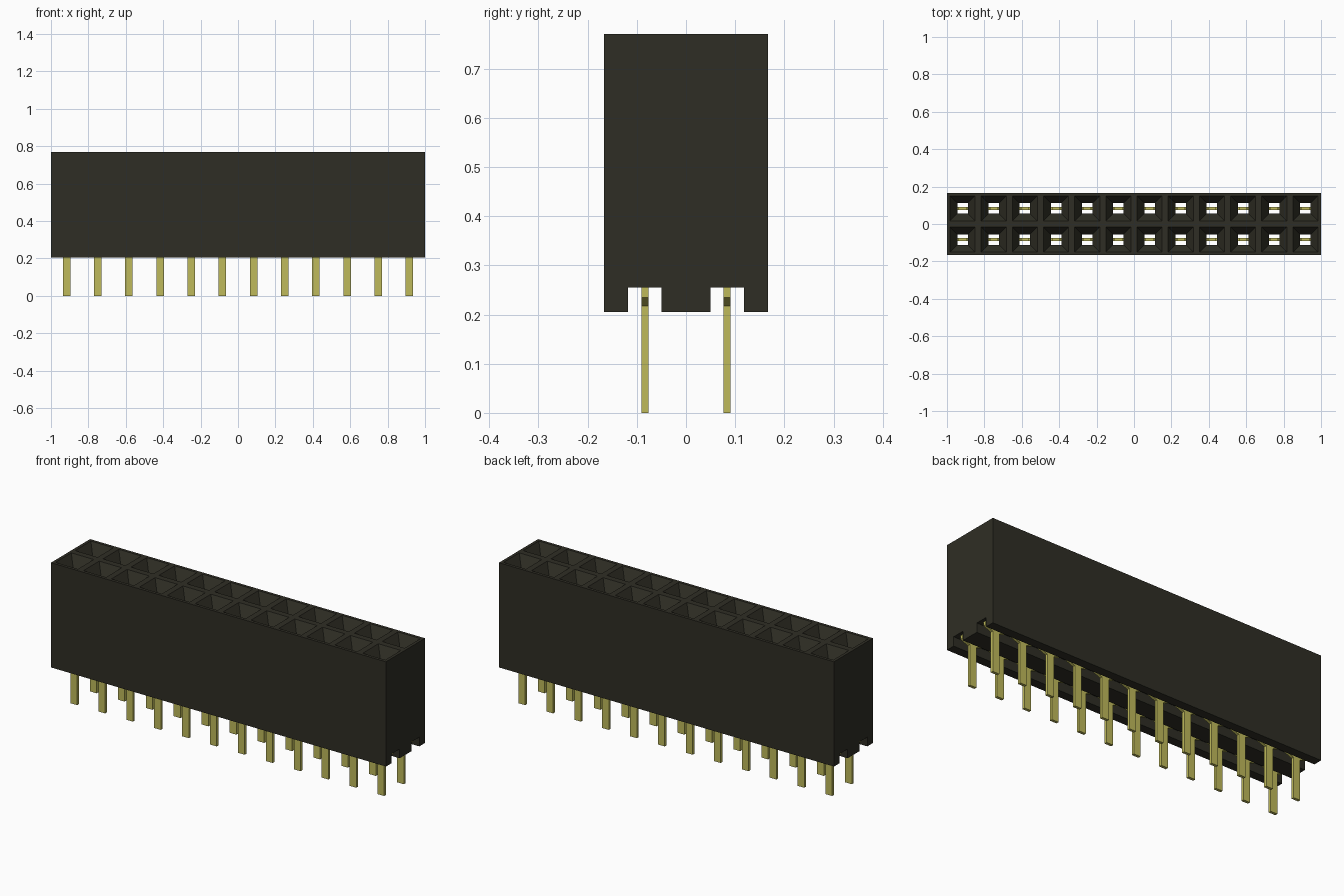
import bpy, bmesh

if "Cube" in bpy.data.objects:
    bpy.data.objects.remove(bpy.data.objects["Cube"])

COLS = 12
PITCH = 2 / COLS
BOTTOM, ROOF, TOP = 0.205, 0.255, 0.77
HALF_DEPTH = PITCH
CENTRES = [((i - (COLS - 1) / 2) * PITCH, side * PITCH / 2)
           for side in (-1, 1) for i in range(COLS)]


def material(name, rgb):
    m = bpy.data.materials.new(name)
    m.use_nodes = True
    m.diffuse_color = (*rgb, 1)
    m.node_tree.nodes["Principled BSDF"].inputs["Base Color"].default_value = (*rgb, 1)
    return m


def make_object(name, bm, mat):
    bmesh.ops.recalc_face_normals(bm, faces=bm.faces)
    mesh = bpy.data.meshes.new(name)
    bm.to_mesh(mesh)
    bm.free()
    mesh.materials.append(mat)
    obj = bpy.data.objects.new(name, mesh)
    bpy.context.collection.objects.link(obj)
    return obj


def extrude_outline(bm, points, direction):
    face = bm.faces.new([bm.verts.new(p) for p in points])
    new = bmesh.ops.extrude_face_region(bm, geom=[face])["geom"]
    bmesh.ops.translate(bm, vec=direction,
                        verts=[v for v in new if isinstance(v, bmesh.types.BMVert)])


def loft_squares(bm, x, y, levels):
    rings = [[bm.verts.new((x + sx * h, y + sy * h, z))
              for sx, sy in ((-1, -1), (1, -1), (1, 1), (-1, 1))] for h, z in levels]
    for a, b in zip(rings, rings[1:]):
        for k in range(4):
            n = (k + 1) % 4
            bm.faces.new((a[k], a[n], b[n], b[k]))
    bm.faces.new(rings[0][::-1])
    bm.faces.new(rings[-1])


black = material("black plastic", (0.028, 0.027, 0.018))
gold = material("pale gold", (0.52, 0.49, 0.105))

# Housing: end profile with two grooves underneath, run along the length
half = [(0.05, BOTTOM), (0.05, ROOF), (0.118, ROOF), (0.118, BOTTOM),
        (HALF_DEPTH, BOTTOM), (HALF_DEPTH, TOP)]
profile = half + [(-y, z) for y, z in reversed(half)]
bm = bmesh.new()
extrude_outline(bm, [(-1, y, z) for y, z in profile], (2, 0, 0))
housing = make_object("housing", bm, black)

# Sockets: flared mouth and square shaft through to the groove
bm = bmesh.new()
for x, y in CENTRES:
    loft_squares(bm, x, y, [(0.028, 0.23), (0.028, TOP - 0.06),
                            (0.067, TOP), (0.067, TOP + 0.02)])
cutter = make_object("socket_cutter", bm, black)
cutter.hide_render = True
cut = housing.modifiers.new("sockets", "BOOLEAN")
cut.operation = "DIFFERENCE"
cut.solver = "EXACT"
cut.object = cutter
bpy.context.view_layer.objects.active = housing
bpy.ops.object.modifier_apply(modifier=cut.name)
bpy.data.objects.remove(cutter)

# Pins: flat blade, sloped shoulder and a two-tine fork inside the socket
side = [(0.02, 0), (0.02, 0.217), (0.065, 0.235), (0.065, 0.28),
        (0.026, 0.28), (0.026, 0.6), (0.018, 0.6), (0.018, 0.28)]
outline = side + [(-x, z) for x, z in reversed(side)]
THICK = 0.015
bm = bmesh.new()
for cx, cy in CENTRES:
    extrude_outline(bm, [(cx + x, cy - THICK / 2, z) for x, z in outline], (0, THICK, 0))
make_object("contact_pins", bm, gold)
